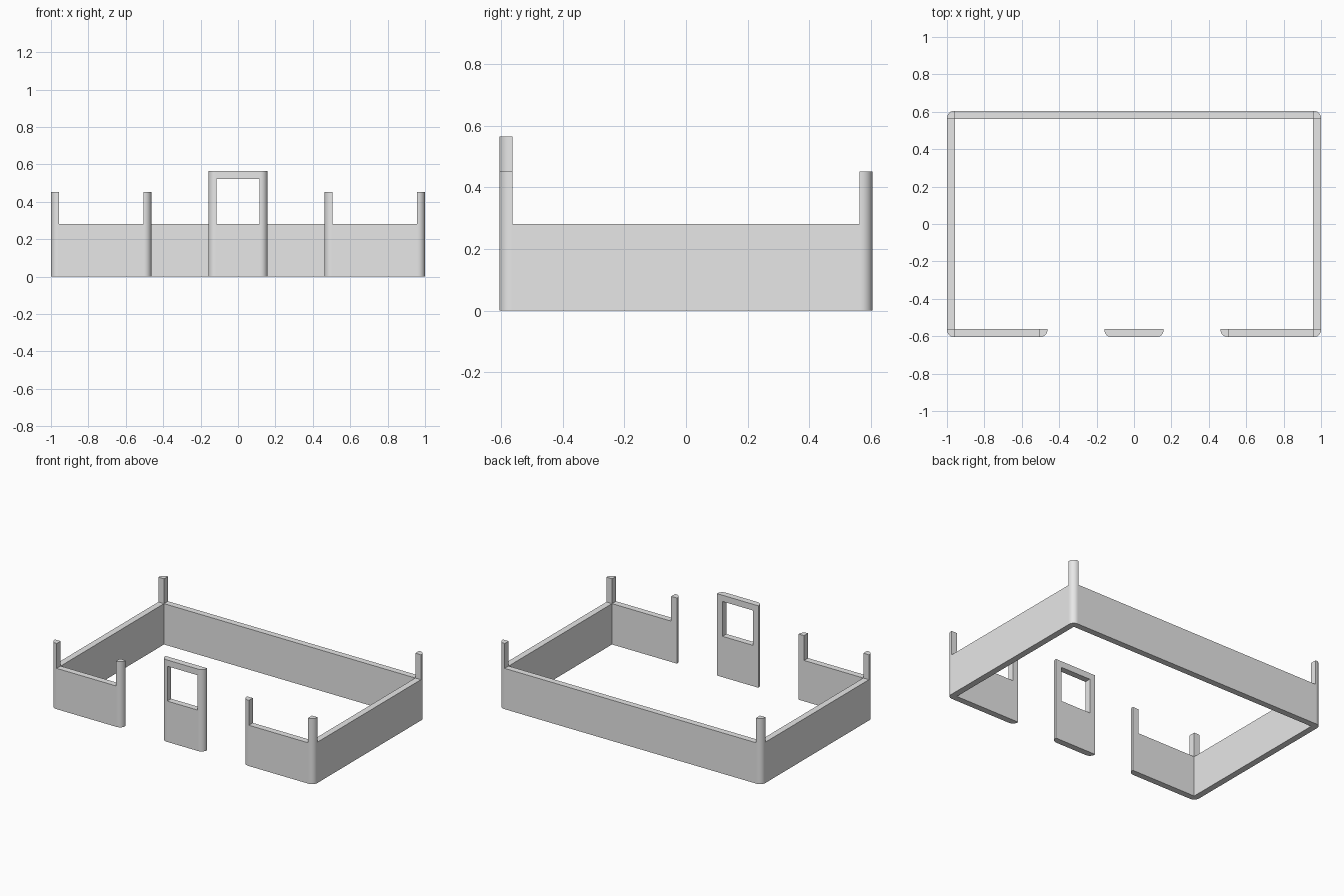
import bpy
import bmesh
import math

cube = bpy.data.objects.get("Cube")
if cube:
    bpy.data.objects.remove(cube, do_unlink=True)

X, Y = 1.0, 0.605          # outer half sizes
T = 0.043                  # wall thickness and post width
R = 0.038                  # rounding of the outer post corners
WALL, POST, DOOR = 0.281, 0.452, 0.564
GATE, DOOR_X = 0.463, 0.158

grey = bpy.data.materials.new("plain_grey")
grey.use_nodes = True
grey.diffuse_color = (0.8, 0.8, 0.8, 1)
grey.node_tree.nodes["Principled BSDF"].inputs["Base Color"].default_value = (0.8, 0.8, 0.8, 1)


def prism(name, outline, z0, z1):
    """Extrude a counter-clockwise outline from z0 to z1."""
    bm = bmesh.new()
    face = bm.faces.new([bm.verts.new((x, y, z0)) for x, y in outline])
    top = bmesh.ops.extrude_face_region(bm, geom=[face])["geom"]
    bmesh.ops.translate(bm, vec=(0, 0, z1 - z0),
                        verts=[v for v in top if isinstance(v, bmesh.types.BMVert)])
    bmesh.ops.recalc_face_normals(bm, faces=bm.faces)
    mesh = bpy.data.meshes.new(name)
    bm.to_mesh(mesh)
    bm.free()
    mesh.materials.append(grey)
    obj = bpy.data.objects.new(name, mesh)
    bpy.context.collection.objects.link(obj)
    return obj


def box(name, x0, x1, y0, y1, z0, z1):
    return prism(name, [(x0, y0), (x1, y0), (x1, y1), (x0, y1)], z0, z1)


def post(name, x, y, sx, sy, height):
    """Square post whose outer corner (x, y), pointing to (sx, sy), is rounded."""
    outline = [(x - sx * T, y - sy * T), (x, y - sy * T)]
    for i in range(9):
        a = math.radians(90 * i / 8)
        outline.append((x - sx * R * (1 - math.cos(a)), y - sy * R * (1 - math.sin(a))))
    outline.append((x - sx * T, y))
    obj = prism(name, outline, 0, height)
    bpy.ops.object.select_all(action="DESELECT")
    obj.select_set(True)
    bpy.context.view_layer.objects.active = obj
    bpy.ops.object.shade_smooth_by_angle(angle=math.radians(30))


# Mirrored parts: corner posts, gate posts, side walls, front walls, door posts
for side, s in (("left", 1), ("right", -1)):
    post("back_post_" + side, s * X, Y, s, 1, POST)
    post("front_post_" + side, s * X, -Y, s, -1, POST)
    post("gate_post_" + side, s * GATE, -Y, -s, -1, POST)
    post("door_post_" + side, s * DOOR_X, -Y, s, -1, DOOR)
    x0, x1 = sorted((s * (X - T), s * X))
    box("side_wall_" + side, x0, x1, -Y + T, Y - T, 0, WALL)
    x0, x1 = sorted((s * (GATE + T), s * (X - T)))
    box("front_wall_" + side, x0, x1, -Y, -Y + T, 0, WALL)

# Back wall
box("back_wall", -X + T, X - T, Y - T, Y, 0, WALL)

# Door panel with an open window under the lintel
inner = DOOR_X - T
box("door_panel", -inner, inner, -Y, -Y + T, 0, WALL)
box("door_lintel", -inner, inner, -Y, -Y + T, DOOR - T, DOOR)
